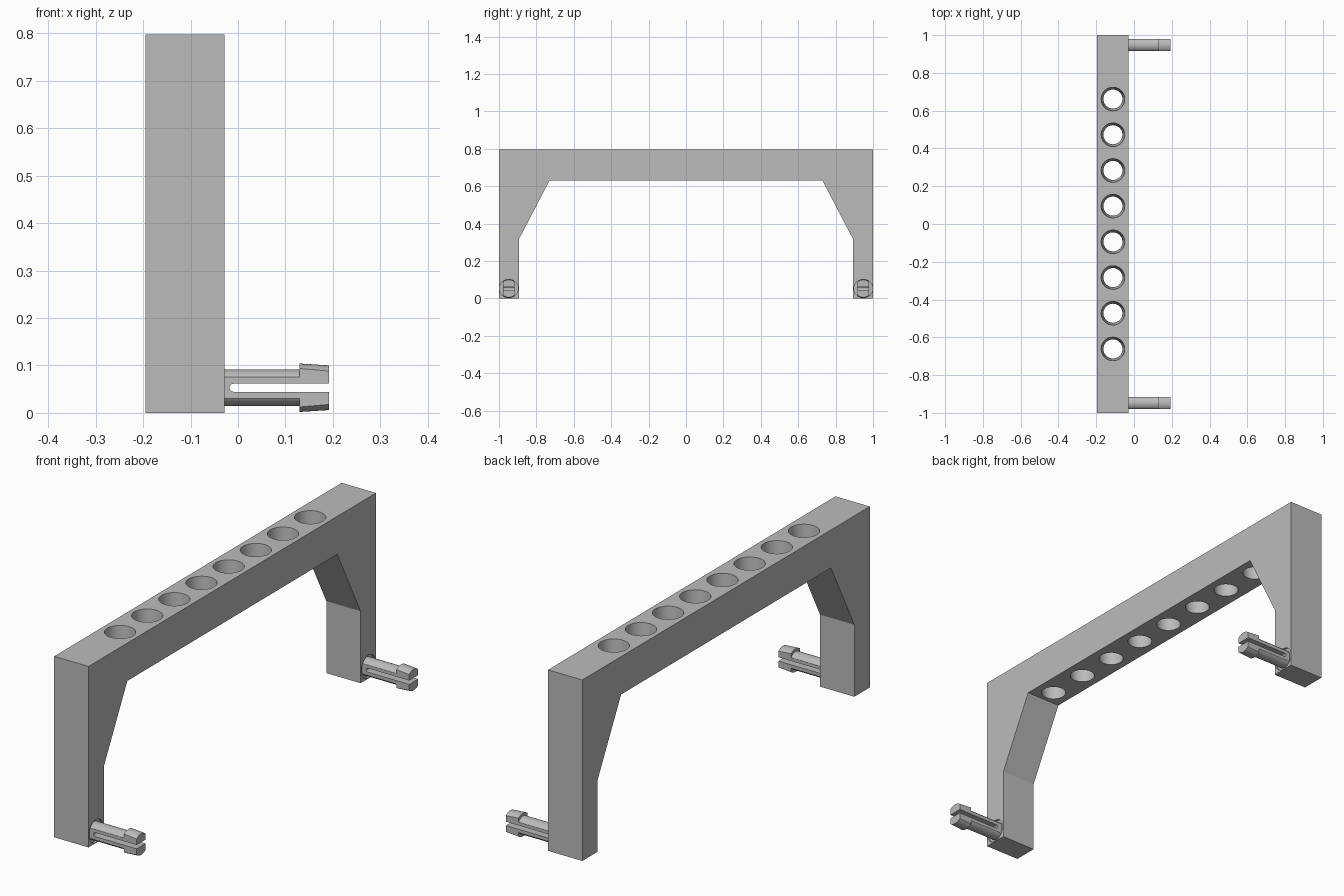
import bpy, bmesh, math
from mathutils import Matrix, Vector

if "Cube" in bpy.data.objects:
    bpy.data.objects.remove(bpy.data.objects["Cube"], do_unlink=True)

grey = bpy.data.materials.new("plain grey")
grey.use_nodes = True
colour = (0.5, 0.5, 0.5, 1)
grey.diffuse_color = colour
grey.node_tree.nodes["Principled BSDF"].inputs["Base Color"].default_value = colour

X0, X1 = -0.195, -0.028      # thickness of the frame
PEG_Y, PEG_Z = 0.948, 0.053  # peg axis
TIP = 0.192


def finish(bm, name, cutter=False):
    bmesh.ops.recalc_face_normals(bm, faces=bm.faces)
    mesh = bpy.data.meshes.new(name)
    bm.to_mesh(mesh)
    bm.free()
    obj = bpy.data.objects.new(name, mesh)
    bpy.context.collection.objects.link(obj)
    mesh.materials.append(grey)
    obj.hide_render = cutter
    return obj


def extrude(bm, points, offset):
    face = bm.faces.new([bm.verts.new(p) for p in points])
    new = bmesh.ops.extrude_face_region(bm, geom=[face])["geom"]
    bmesh.ops.translate(bm, vec=offset,
                        verts=[v for v in new if isinstance(v, bmesh.types.BMVert)])


def cone_x(bm, xa, xb, ra, rb, y, z):
    turn = Matrix.Rotation(math.pi / 2, 4, 'Y')
    bmesh.ops.create_cone(bm, cap_ends=True, segments=48, radius1=ra, radius2=rb, depth=xb - xa,
                          matrix=Matrix.Translation(((xa + xb) / 2, y, z)) @ turn)


def cut(obj, cutter, operation='DIFFERENCE'):
    mod = obj.modifiers.new("cut", 'BOOLEAN')
    mod.operation = operation
    mod.solver = 'EXACT'
    mod.object = cutter
    bpy.context.view_layer.objects.active = obj
    bpy.ops.object.modifier_apply(modifier=mod.name)
    bpy.data.objects.remove(cutter, do_unlink=True)


def smooth(obj):
    bpy.ops.object.select_all(action='DESELECT')
    obj.select_set(True)
    bpy.context.view_layer.objects.active = obj
    bpy.ops.object.shade_smooth_by_angle(angle=math.radians(25))


# Bridge frame: half outline mirrored in y
half = [(1, 0.797), (1, 0), (0.893, 0), (0.893, 0.317), (0.73, 0.63)]
outline = half + [(-y, z) for y, z in reversed(half)]
bm = bmesh.new()
extrude(bm, [(X0, y, z) for y, z in outline], Vector((X1 - X0, 0, 0)))
frame = finish(bm, "bridge_frame")

# Tapered holes through the beam
bm = bmesh.new()
for i in range(8):
    bmesh.ops.create_cone(bm, cap_ends=True, segments=48, radius1=0.05, radius2=0.063, depth=0.18,
                          matrix=Matrix.Translation(((X0 + X1) / 2, (i - 3.5) * 0.189, 0.7135)))
cut(frame, finish(bm, "hole_cutter", True))

# Shallow round recesses at the foot of each peg
bm = bmesh.new()
for side in (-1, 1):
    cone_x(bm, X1 - 0.01, X1 + 0.02, 0.05, 0.05, side * PEG_Y, PEG_Z)
cut(frame, finish(bm, "recess_cutter", True))
smooth(frame)

# Snap pegs: shaft and tapered head, flattened sides, split by a slot
for side, name in ((-1, "front_peg"), (1, "back_peg")):
    y = side * PEG_Y
    bm = bmesh.new()
    cone_x(bm, X1 - 0.012, 0.15, 0.0385, 0.0385, y, PEG_Z)
    peg = finish(bm, name)
    bm = bmesh.new()
    cone_x(bm, 0.13, TIP, 0.051, 0.047, y, PEG_Z)
    cut(peg, finish(bm, "head", True), 'UNION')

    bm = bmesh.new()
    box = Matrix.Translation((0.08, y, PEG_Z)) @ Matrix.Diagonal((0.4, 0.062, 0.2, 1))
    bmesh.ops.create_cube(bm, size=1, matrix=box)
    cut(peg, finish(bm, "flat_sides", True), 'INTERSECT')

    r = 0.0085
    arc = [(-0.0095 - r * math.sin(a), PEG_Z + r * math.cos(a))
           for a in (math.pi * k / 12 for k in range(13))]
    bm = bmesh.new()
    extrude(bm, [(x, y - 0.1, z) for x, z in arc + [(0.25, PEG_Z - r), (0.25, PEG_Z + r)]],
            Vector((0, 0.2, 0)))
    cut(peg, finish(bm, "slot", True))
    smooth(peg)
